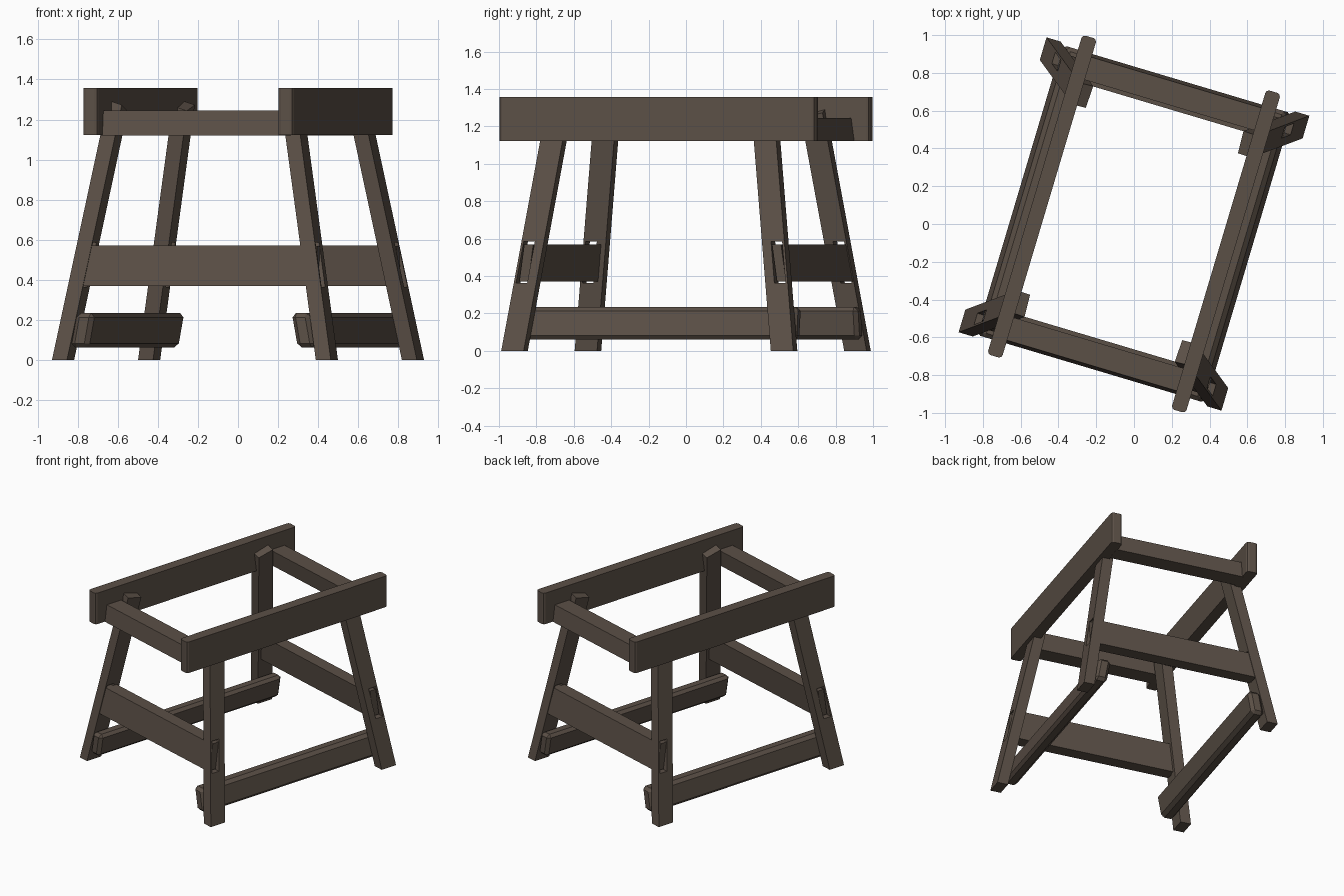
import bpy, bmesh, math
from mathutils import Matrix, Vector

old = bpy.data.objects.get("Cube")
if old:
    bpy.data.objects.remove(old, do_unlink=True)

wood = bpy.data.materials.new("dark_brown_wood")
wood.use_nodes = True
colour = (0.105, 0.08, 0.062, 1)
wood.diffuse_color = colour
wood.node_tree.nodes["Principled BSDF"].inputs["Base Color"].default_value = colour

# The whole frame is turned clockwise about the vertical axis
TURN = Matrix.Rotation(math.radians(-16.6), 4, 'Z')
LEAN_U, LEAN_V = 0.183, 0.139      # inward lean of the legs per unit height
FOOT_U, FOOT_V = 0.687, 0.752      # leg centre at the floor


def box(name, centre, size, lean=(0, 0), bevel=0, segments=1, upright=False, cap=None):
    """Box sheared by lean; bevel all edges or only upright ones; cap reshapes the top."""
    bm = bmesh.new()
    bmesh.ops.create_cube(bm, size=1)
    for v in bm.verts:
        v.co = Vector([a * b for a, b in zip(v.co, size)])
    if bevel:
        edges = [e for e in bm.edges
                 if not upright or abs(e.verts[0].co.z - e.verts[1].co.z) > 0.01]
        bmesh.ops.bevel(bm, geom=edges, offset=bevel, segments=segments,
                        affect='EDGES', profile=0.5)
    for v in bm.verts:
        if cap and v.co.z > 0:
            v.co.z += cap[0] * v.co.x + cap[1] * v.co.y
        v.co.x += lean[0] * v.co.z
        v.co.y += lean[1] * v.co.z
        v.co += Vector(centre)
    bmesh.ops.transform(bm, matrix=TURN, verts=bm.verts)
    bmesh.ops.recalc_face_normals(bm, faces=bm.faces)
    mesh = bpy.data.meshes.new(name)
    bm.to_mesh(mesh)
    bm.free()
    mesh.materials.append(wood)
    obj = bpy.data.objects.new(name, mesh)
    bpy.context.collection.objects.link(obj)
    return obj


def cut(obj, cutter):
    mod = obj.modifiers.new("mortise", 'BOOLEAN')
    mod.operation = 'DIFFERENCE'
    mod.solver = 'EXACT'
    mod.object = cutter
    bpy.context.view_layer.objects.active = obj
    bpy.ops.object.modifier_apply(modifier=mod.name)
    bpy.data.objects.remove(cutter, do_unlink=True)


# Four splayed legs with a sloped top and a through mortise
H = 1.27
for su, side in ((-1, "right"), (1, "left")):
    for sv, end in ((-1, "front"), (1, "back")):
        lean = (-su * LEAN_U, -sv * LEAN_V)
        mid = (su * (FOOT_U - LEAN_U * H / 2), sv * (FOOT_V - LEAN_V * H / 2), H / 2)
        leg = box(f"{end}_{side}_leg", mid, (0.078, 0.125, H), lean,
                  cap=(su * 0.3, sv * 0.24))
        cutter = box("mortise_cutter", (su * 0.6, sv * 0.705, 0.475),
                     (0.4, 0.062, 0.222), (0, lean[1]))
        cutter.hide_render = True
        cut(leg, cutter)

for s, side in ((-1, "right"), (1, "left")):
    # Tall top rail with eased ends
    box(f"{side}_top_rail", (s * 0.508, 0, 1.24), (0.08, 1.764, 0.236),
        bevel=0.018, segments=2, upright=True)
    # Low runner against the inner faces of the legs
    box(f"{side}_low_runner", (s * 0.575, 0, 0.148), (0.094, 1.60, 0.174),
        (-s * LEAN_U, 0), bevel=0.022)

for s, end in ((-1, "front"), (1, "back")):
    lean = (0, -s * LEAN_V)
    # Upper crossbar between the rails
    box(f"{end}_crossbar", (0, s * 0.728, 1.183), (0.95, 0.125, 0.124), lean)
    # Middle stretcher, flush with the legs, and its through tenons
    stretcher = box(f"{end}_stretcher", (0, s * 0.697, 0.47), (1.12, 0.094, 0.2), lean)
    # Trim the stretcher ends to follow the slope of the legs
    inverse = TURN.inverted()
    for v in stretcher.data.vertices:
        p = inverse @ v.co
        p.x = math.copysign(FOOT_U - 0.036 - LEAN_U * p.z, p.x)
        v.co = TURN @ p
    box(f"{end}_tenon", (0, s * 0.705, 0.47), (1.25, 0.05, 0.198), lean)
